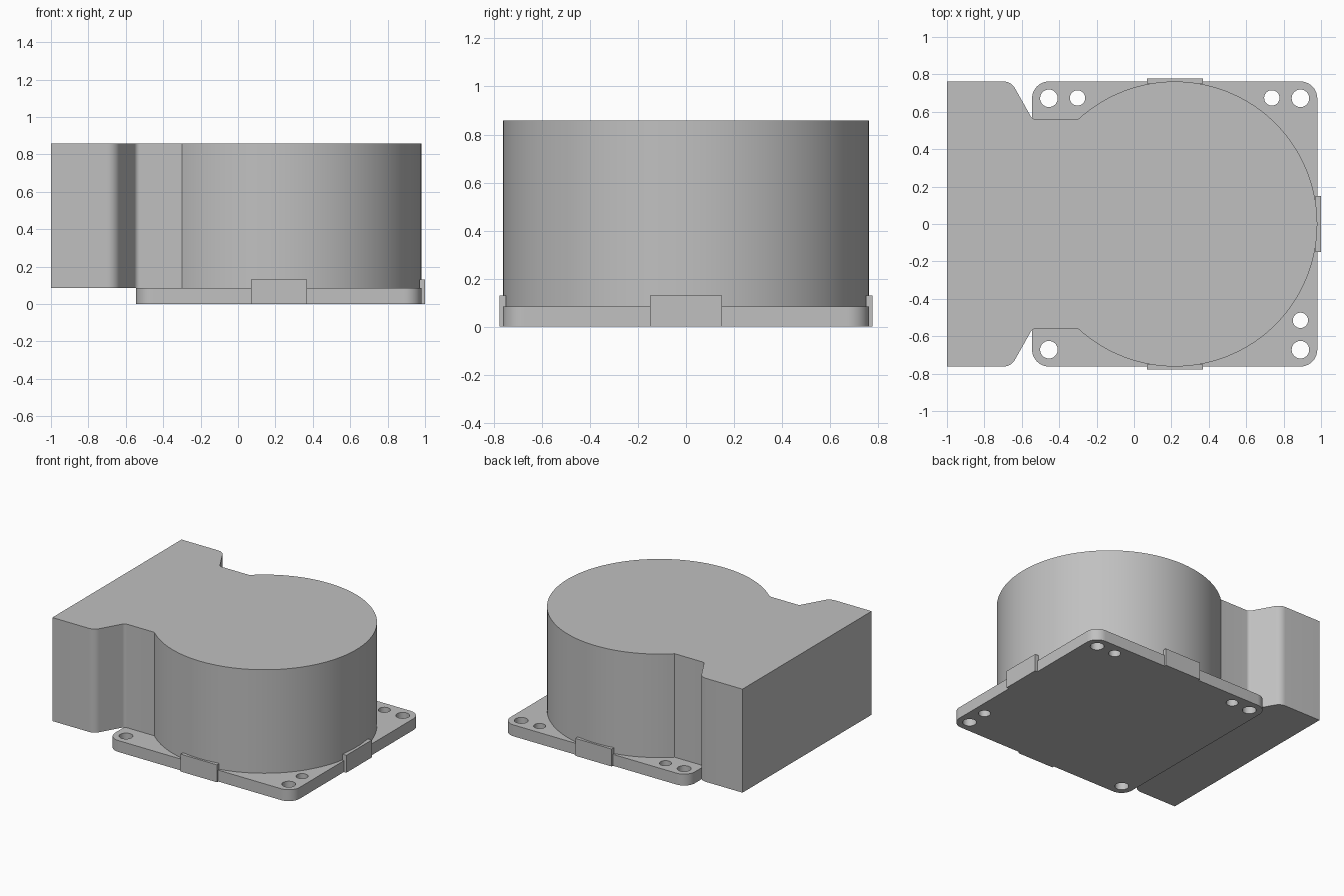
import bpy, bmesh
from math import cos, sin, pi, tan, atan2, sqrt
from mathutils import Vector

cube = bpy.data.objects.get("Cube")
if cube:
    bpy.data.objects.remove(cube, do_unlink=True)

grey = bpy.data.materials.new("plain grey")
grey.use_nodes = True
GREY = (0.53, 0.53, 0.53, 1)
grey.diffuse_color = GREY
grey.node_tree.nodes["Principled BSDF"].inputs["Base Color"].default_value = GREY


def arc(cx, cy, r, a0, a1, n):
    return [(cx + r * cos(a0 + (a1 - a0) * i / n),
             cy + r * sin(a0 + (a1 - a0) * i / n)) for i in range(n + 1)]


def circle(cx, cy, r, n=32):
    return arc(cx, cy, r, 0, 2 * pi, n)[:-1]


def fillet(prev, corner, nxt, r, n=8):
    """Round one corner of an outline."""
    p, c, q = Vector(prev), Vector(corner), Vector(nxt)
    u, v = (p - c).normalized(), (q - c).normalized()
    half = u.angle(v) / 2
    centre = c + (u + v).normalized() * (r / sin(half))
    s, e = c + u * (r / tan(half)) - centre, c + v * (r / tan(half)) - centre
    a0 = atan2(s.y, s.x)
    turn = (atan2(e.y, e.x) - a0 + pi) % (2 * pi) - pi
    return arc(centre.x, centre.y, r, a0, a0 + turn, n)


def extrude(name, loops, z0, z1):
    """Fill an outline, with optional holes, and give it height."""
    bm = bmesh.new()
    for loop in loops:
        vs = [bm.verts.new((x, y, z0)) for x, y in loop]
        for a, b in zip(vs, vs[1:] + vs[:1]):
            bm.edges.new((a, b))
    bmesh.ops.triangle_fill(bm, edges=bm.edges[:], use_beauty=True)
    top = bmesh.ops.extrude_face_region(bm, geom=bm.faces[:], use_keep_orig=True)
    for v in top["geom"]:
        if isinstance(v, bmesh.types.BMVert):
            v.co.z = z1
    bmesh.ops.recalc_face_normals(bm, faces=bm.faces[:])
    mesh = bpy.data.meshes.new(name)
    bm.to_mesh(mesh)
    bm.free()
    mesh.materials.append(grey)
    ob = bpy.data.objects.new(name, mesh)
    bpy.context.collection.objects.link(ob)
    bpy.ops.object.select_all(action='DESELECT')
    bpy.context.view_layer.objects.active = ob
    ob.select_set(True)
    bpy.ops.object.shade_smooth_by_angle(angle=pi / 6)
    return ob


HALF, BASE, TOP = 0.762, 0.085, 0.858

# Housing: round drum running through a neck into a rectangular outlet
CX, NECK = 0.218, 0.56
start = atan2(-NECK, -sqrt(HALF ** 2 - NECK ** 2))
outlet, shoulder, waist = (-1, -HALF), (-0.657, -HALF), (-0.543, -NECK)
lower = [outlet]
lower += fillet(outlet, shoulder, waist, 0.07)
lower += fillet(shoulder, waist, (-0.3, -NECK), 0.03)
upper = [(x, -y) for x, y in reversed(lower)]
extrude("housing", [lower + arc(CX, 0, HALF, start, -start, 96) + upper], BASE, TOP)

# Mounting plate with rounded corners and screw holes
X0, X1, R = -0.545, 0.98, 0.09
corners = [(X1 - R, HALF - R), (X0 + R, HALF - R), (X0 + R, R - HALF), (X1 - R, R - HALF)]
outline = []
for i, (x, y) in enumerate(corners):
    outline += arc(x, y, R, i * pi / 2, (i + 1) * pi / 2, 10)
holes = [circle(x, y, 0.047) for x, y in corners]
holes += [circle(x, y, 0.041) for x, y in ((-0.302, 0.674), (0.737, 0.674), (0.89, -0.515))]
extrude("mounting_plate", [outline] + holes, 0, BASE)

# Locating tabs on three sides of the plate
def tab(name, x0, x1, y0, y1):
    extrude(name, [[(x0, y0), (x1, y0), (x1, y1), (x0, y1)]], 0, 0.13)

tab("front_tab", 0.07, 0.37, -0.777, -0.75)
tab("back_tab", 0.07, 0.37, 0.75, 0.777)
tab("left_tab", 0.97, 1.0, -0.15, 0.15)
